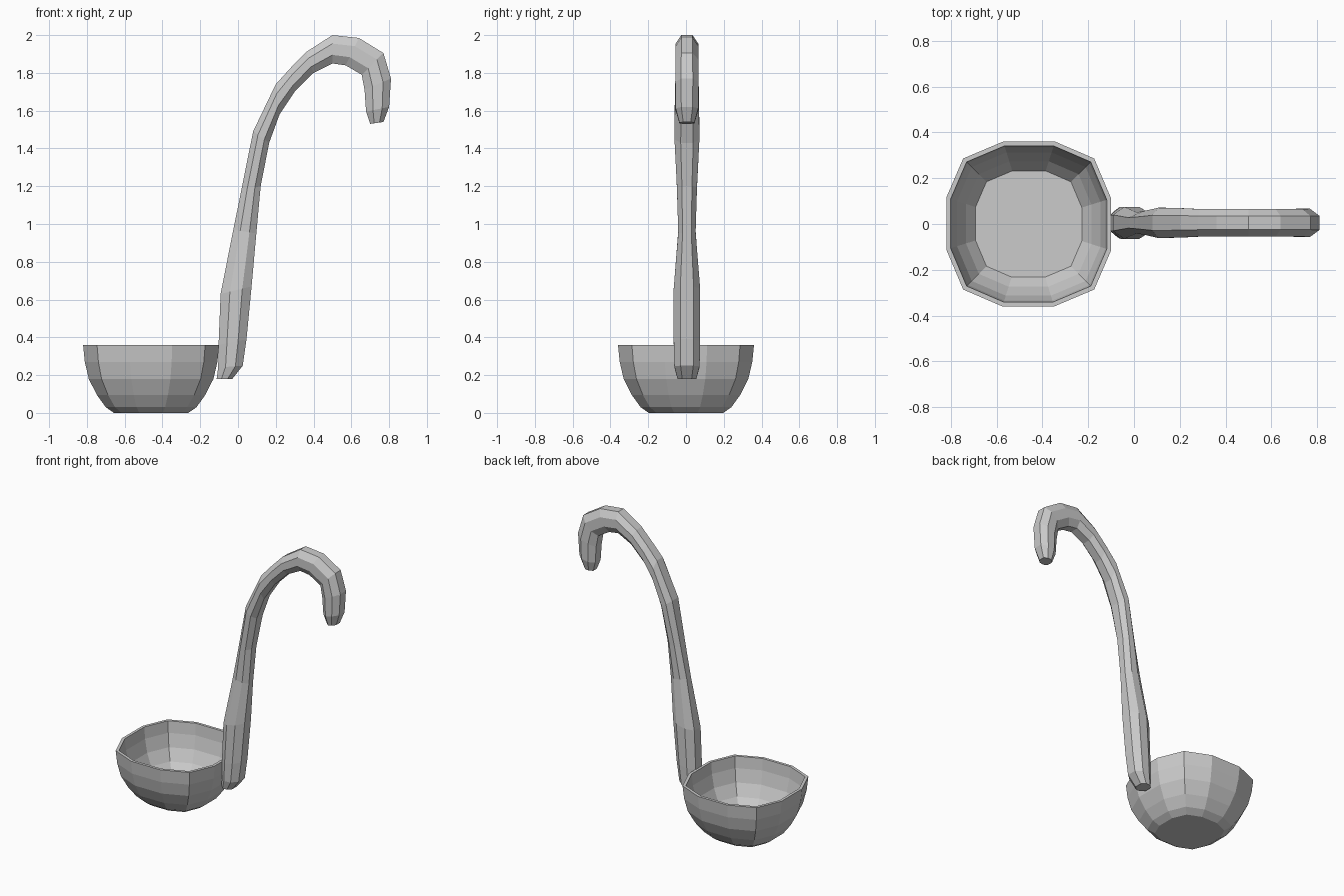
import bpy
from mathutils import Vector

if "Cube" in bpy.data.objects:
    bpy.data.objects.remove(bpy.data.objects["Cube"])


def loft(name, rings):
    """Skin equal-sized rings of points and cap both ends."""
    n = len(rings[0])
    verts = [p for ring in rings for p in ring]
    faces = [tuple(range(n))[::-1]]
    for k in range(len(rings) - 1):
        for i in range(n):
            j = (i + 1) % n
            faces.append((k * n + i, k * n + j, (k + 1) * n + j, (k + 1) * n + i))
    faces.append(tuple(range((len(rings) - 1) * n, len(rings) * n)))
    mesh = bpy.data.meshes.new(name)
    mesh.from_pydata(verts, [], faces)
    obj = bpy.data.objects.new(name, mesh)
    bpy.context.collection.objects.link(obj)
    bpy.context.view_layer.objects.active = obj
    obj.select_set(True)
    bpy.ops.object.mode_set(mode='EDIT')
    bpy.ops.mesh.select_all(action='SELECT')
    bpy.ops.mesh.normals_make_consistent(inside=False)
    bpy.ops.object.mode_set(mode='OBJECT')
    obj.select_set(False)
    return obj


# Bowl: twelve-sided squarish outline, outer wall up, rim, inner wall down
quarter = [(1, 0.31), (0.795, 0.795), (0.32, 1)]
outline = []
for _ in range(4):
    outline += quarter
    quarter = [(-y, x) for x, y in quarter]
bowl_profile = [(0.197, 0), (0.24, 0.03), (0.287, 0.095), (0.33, 0.18),
                (0.351, 0.27), (0.36, 0.36),
                (0.341, 0.36), (0.334, 0.28), (0.313, 0.19),
                (0.274, 0.11), (0.232, 0.055)]
loft("bowl", [[(-0.46 + r * x, r * y, z) for x, y in outline]
              for r, z in bowl_profile])

# Handle: octagonal sections from outer edge to inner edge, with half width
sections = [
    ((-0.113, 0.18), (-0.03, 0.18), 0.05),
    ((-0.105, 0.24), (0.025, 0.25), 0.067),
    ((-0.103, 0.36), (0.045, 0.39), 0.07),
    ((-0.092, 0.63), (0.072, 0.67), 0.07),
    ((-0.025, 0.97), (0.097, 0.95), 0.046),
    ((0.018, 1.18), (0.12, 1.20), 0.053),
    ((0.08, 1.49), (0.165, 1.43), 0.066),
    ((0.20, 1.74), (0.22, 1.58), 0.064),
    ((0.28, 1.828), (0.30, 1.70), 0.06),
    ((0.36, 1.91), (0.40, 1.80), 0.06),
    ((0.50, 2.0), (0.50, 1.85), 0.06),
    ((0.64, 1.985), (0.57, 1.84), 0.06),
    ((0.77, 1.905), (0.655, 1.79), 0.06),
    ((0.81, 1.77), (0.67, 1.71), 0.062),
    ((0.80, 1.62), (0.678, 1.595), 0.06),
    ((0.77, 1.54), (0.70, 1.53), 0.04),
]
octagon = [(1, 0.5), (0.4, 1), (-0.4, 1), (-1, 0.5),
           (-1, -0.5), (-0.4, -1), (0.4, -1), (1, -0.5)]
rings = []
for outer, inner, half in sections:
    a, b = Vector(outer), Vector(inner)
    mid, axis = (a + b) / 2, (a - b) / 2
    rings.append([(mid.x + axis.x * u, 0.005 + half * v, mid.y + axis.y * u)
                  for u, v in octagon])
loft("handle", rings)
